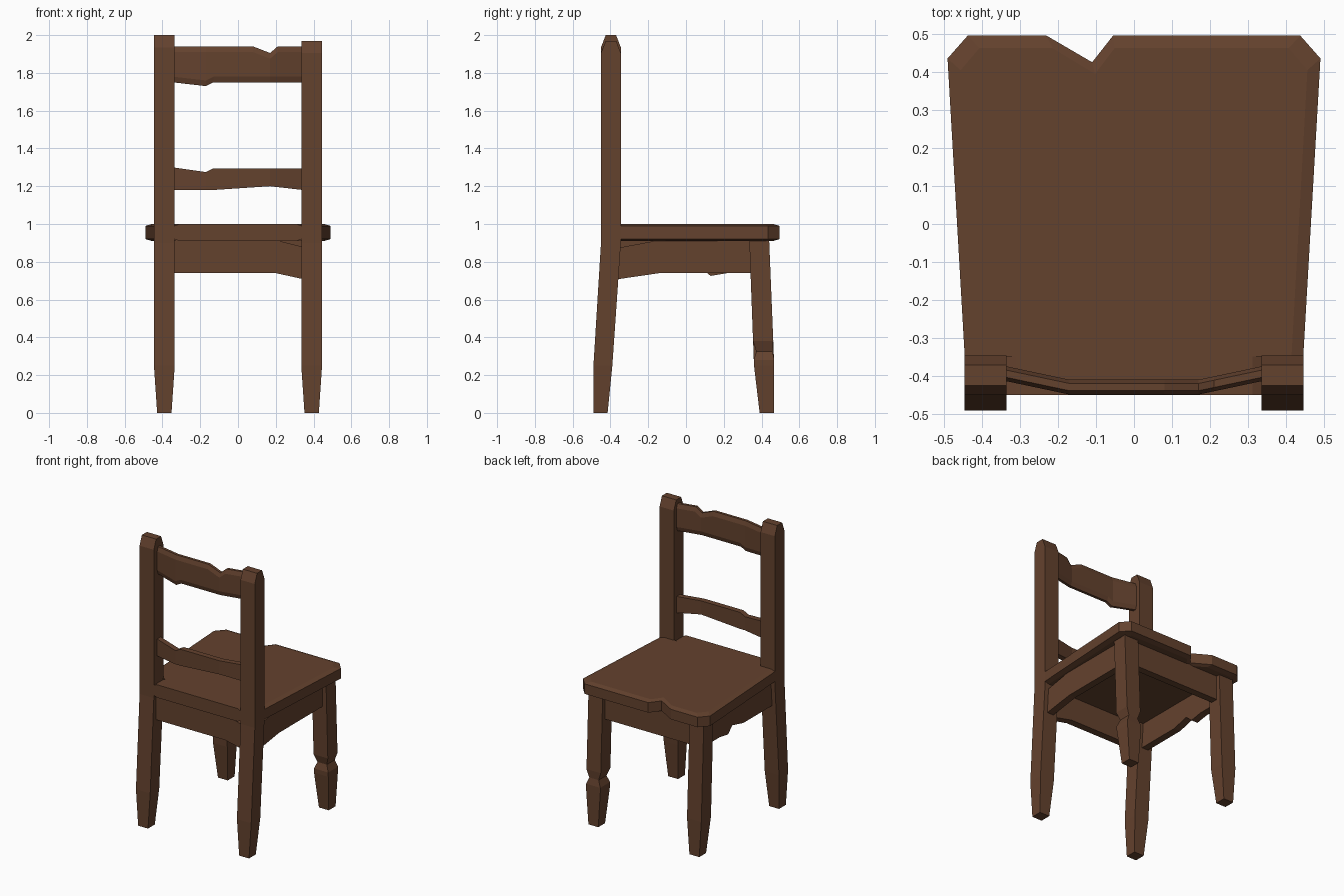
import bpy
import bmesh

default_cube = bpy.data.objects.get("Cube")
if default_cube:
    bpy.data.objects.remove(default_cube, do_unlink=True)

# One wood colour for the whole chair
wood = bpy.data.materials.new("brown_wood")
wood.use_nodes = True
colour = (0.127, 0.054, 0.027, 1.0)
wood.diffuse_color = colour
wood.node_tree.nodes["Principled BSDF"].inputs["Base Color"].default_value = colour


def loft(name, rings):
    """Skin a closed solid through rings that share a point count."""
    bm = bmesh.new()
    loops = [[bm.verts.new(point) for point in ring] for ring in rings]
    count = len(loops[0])
    for low, high in zip(loops, loops[1:]):
        for i in range(count):
            j = (i + 1) % count
            bm.faces.new((low[i], low[j], high[j], high[i]))
    bm.faces.new(loops[0])
    bm.faces.new(loops[-1])
    bmesh.ops.recalc_face_normals(bm, faces=bm.faces)
    mesh = bpy.data.meshes.new(name)
    bm.to_mesh(mesh)
    bm.free()
    mesh.materials.append(wood)
    obj = bpy.data.objects.new(name, mesh)
    bpy.context.collection.objects.link(obj)
    return obj


def bar(name, axis, sections, bevel=None):
    """Bar along an axis; each section is (position, a_min, a_max, b_min, b_max)."""
    rings = []
    for t, a0, a1, b0, b1 in sections:
        if bevel:
            da, db = bevel
            outline = [(a0 + da, b0), (a1 - da, b0), (a1, b0 + db), (a1, b1 - db),
                       (a1 - da, b1), (a0 + da, b1), (a0, b1 - db), (a0, b0 + db)]
        else:
            outline = [(a0, b0), (a1, b0), (a1, b1), (a0, b1)]
        place = {"x": lambda a, b: (t, a, b),
                 "y": lambda a, b: (a, t, b),
                 "z": lambda a, b: (a, b, t)}[axis]
        rings.append([place(a, b) for a, b in outline])
    return loft(name, rings)


def upright(name, side, sections):
    """Leg or post; each section is (z, x_inset, y_min, y_max)."""
    inner, outer = 0.335, 0.445
    rows = []
    for z, inset, y0, y1 in sections:
        xs = sorted((side * (inner + inset), side * (outer - inset)))
        rows.append((z, xs[0], xs[1], y0, y1))
    return bar(name, "z", rows)


# Back posts, one slightly shorter than the other
for label, side, top in (("left", 1, 1.97), ("right", -1, 2.0)):
    upright(label + "_back_post", side, [
        (0, 0.017, -0.49, -0.415),
        (0.25, 0, -0.49, -0.39),
        (0.9, 0, -0.45, -0.345),
        (top - 0.065, 0, -0.45, -0.345),
        (top, 0, -0.425, -0.37)])

# Legs under the seat edge, the left one carved with a worn groove
foot = [(0, 0.017, 0.39, 0.465), (0.25, 0, 0.36, 0.467)]
groove = [(0.28, 0, 0.359, 0.467), (0.325, 0.019, 0.372, 0.458), (0.38, 0, 0.355, 0.462)]
head = [(0.92, 0, 0.335, 0.44)]
upright("left_seat_leg", 1, foot + groove + head)
upright("right_seat_leg", -1, foot + head)

# Seat slab with clipped corners, a chipped edge and cut-outs for the posts
half = [(0.335, -0.45), (0.335, -0.345), (0.445, -0.345), (0.49, 0.435), (0.437, 0.495)]
chip = [(-0.055, 0.495), (-0.11, 0.425), (-0.23, 0.495)]
outline = half + chip + [(-x, y) for x, y in reversed(half)]


def seat_ring(z, sx, sy):
    back = -0.45
    return [(x * sx, back + (y - back) * sy, z) for x, y in outline]


loft("seat", [seat_ring(0.91, 0.93, 0.965), seat_ring(0.92, 1, 1),
              seat_ring(0.99, 1, 1), seat_ring(1.0, 0.93, 0.965)])


# Curved back rails
def rail(name, points, bevel=None):
    sections = []
    for x, z0, z1 in points:
        bow = 0.037 * min(1, (0.345 - abs(x)) / 0.175)
        sections.append((x, -0.411 - bow, -0.372 - bow, z0, z1))
    bar(name, "x", sections, bevel)


rail("top_rail", [
    (-0.345, 1.75, 1.94), (-0.17, 1.73, 1.94), (-0.13, 1.75, 1.94),
    (0.08, 1.75, 1.94), (0.17, 1.75, 1.905), (0.21, 1.75, 1.94),
    (0.345, 1.75, 1.94)], bevel=(0.01, 0.03))
rail("lower_rail", [
    (-0.345, 1.18, 1.30), (-0.17, 1.18, 1.275), (-0.13, 1.18, 1.295),
    (0.17, 1.20, 1.295), (0.345, 1.18, 1.295)])

# Aprons below the seat, sagging towards the left back corner
low, high = 0.74, 0.915
bar("back_apron", "x", [
    (-0.36, -0.425, -0.375, low, high),
    (0.2, -0.425, -0.375, low, high),
    (0.35, -0.425, -0.375, low - 0.033, high - 0.038)])
bar("seat_edge_apron", "x", [(x, 0.365, 0.415, low, high) for x in (-0.36, 0.36)])
bar("left_apron", "y", [
    (-0.38, 0.365, 0.415, low - 0.035, high - 0.045),
    (-0.14, 0.365, 0.415, low, high),
    (0.37, 0.365, 0.415, low, high)])
bar("right_apron", "y", [
    (y, -0.415, -0.365, low + lift, high)
    for y, lift in ((-0.38, 0), (-0.04, 0), (0.08, 0.03), (0.13, -0.015), (0.22, 0), (0.37, 0))])
